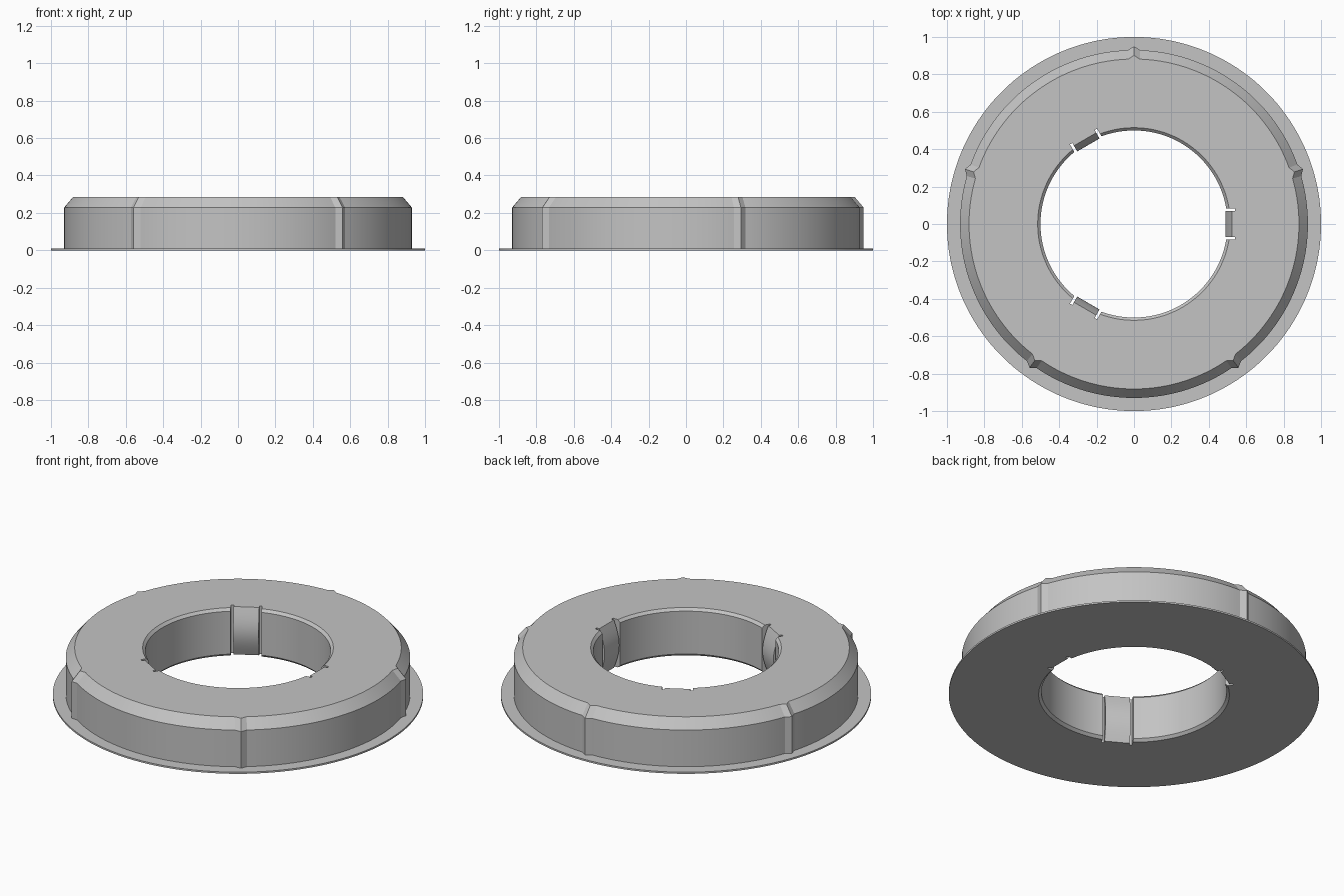
import bpy, bmesh, math

if "Cube" in bpy.data.objects:
    bpy.data.objects.remove(bpy.data.objects["Cube"])

grey = bpy.data.materials.new("plain grey")
grey.diffuse_color = (0.55, 0.55, 0.55, 1)
grey.use_nodes = True
grey.node_tree.nodes["Principled BSDF"].inputs["Base Color"].default_value = grey.diffuse_color


def make_object(name, bm):
    bmesh.ops.recalc_face_normals(bm, faces=bm.faces)
    mesh = bpy.data.meshes.new(name)
    bm.to_mesh(mesh)
    bm.free()
    mesh.materials.append(grey)
    ob = bpy.data.objects.new(name, mesh)
    bpy.context.collection.objects.link(ob)
    return ob


def smooth(ob, degrees):
    bpy.ops.object.select_all(action='DESELECT')
    ob.select_set(True)
    bpy.context.view_layer.objects.active = ob
    bpy.ops.object.shade_smooth_by_angle(angle=math.radians(degrees))


def extrude_profile(bm, profile, half_width, turn):
    """Extrude an (x, z) profile along y, then turn it about the z axis."""
    sides = []
    for y in (-half_width, half_width):
        sides.append([bm.verts.new((x * math.cos(turn) - y * math.sin(turn),
                                    x * math.sin(turn) + y * math.cos(turn), z))
                      for x, z in profile])
    a, b = sides
    n = len(profile)
    bm.faces.new(a)
    bm.faces.new(b[::-1])
    for i in range(n):
        j = (i + 1) % n
        bm.faces.new((a[i], b[i], b[j], a[j]))


# Ring body with base flange; third value is how far the five ridges stand out
H, C = 0.285, 0.015
section = [(0.50 + C, 0, 0), (1.0, 0, 0), (1.0, 0.01, 0), (0.93, 0.01, 0.02),
           (0.93, 0.228, 0.02), (0.882, H, 0.02), (0.50 + C, H, 0),
           (0.50, H - C, 0), (0.50, C, 0)]
bm = bmesh.new()
rings = []
for deg in range(0, 360, 2):
    ridge = (deg - 18) % 72 == 0
    a = math.radians(deg)
    rings.append([bm.verts.new(((r + out * ridge) * math.cos(a),
                                (r + out * ridge) * math.sin(a), z))
                  for r, z, out in section])
for k, ring in enumerate(rings):
    nxt = rings[(k + 1) % len(rings)]
    for i in range(len(section)):
        j = (i + 1) % len(section)
        bm.faces.new((ring[i], nxt[i], nxt[j], ring[j]))
body = make_object("ring_body", bm)

# Pockets in the bore for the three spring tabs
turns = [math.radians(d) for d in (0, 120, 240)]
bm = bmesh.new()
for t in turns:
    extrude_profile(bm, [(0.45, -0.1), (0.54, -0.1), (0.54, 0.4), (0.45, 0.4)], 0.084, t)
cutter = make_object("pocket_cutter", bm)
cutter.hide_render = True
cut = body.modifiers.new("pockets", 'BOOLEAN')
cut.operation = 'DIFFERENCE'
cut.solver = 'EXACT'
cut.object = cutter
bpy.context.view_layer.objects.active = body
bpy.ops.object.modifier_apply(modifier=cut.name)
bpy.data.objects.remove(cutter)
smooth(body, 20)

# Spring tabs bowing into the bore
steps = 14
bow = [(0.523 - 0.035 * math.sin(math.pi * i / steps), H * i / steps)
       for i in range(steps + 1)]
for n, t in enumerate(turns):
    bm = bmesh.new()
    extrude_profile(bm, [(0.545, H)] + [(0.545, 0)] + bow, 0.069, t)
    smooth(make_object(f"spring_tab_{n + 1}", bm), 20)
